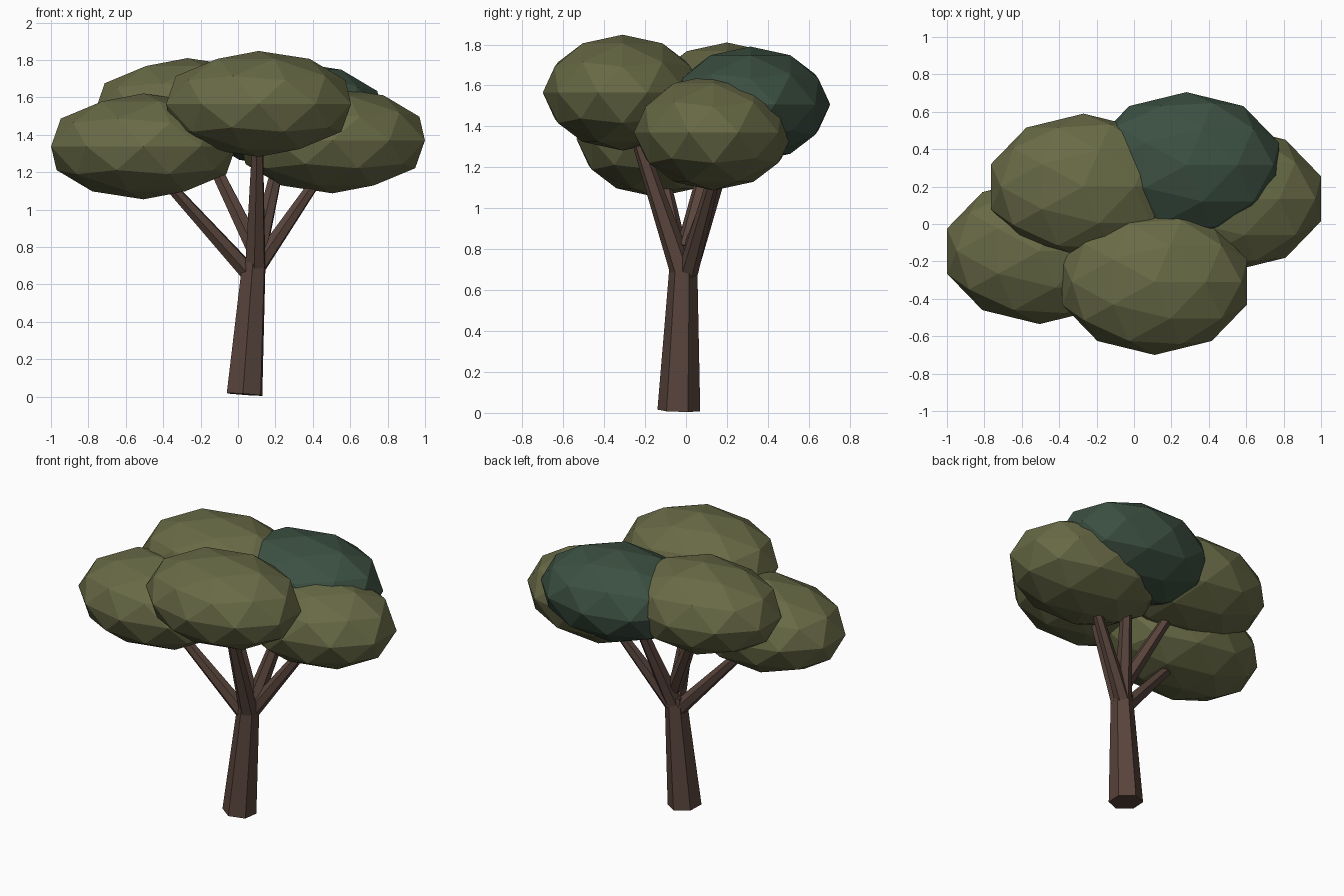
import bpy
import bmesh
import math
from mathutils import Matrix, Vector

cube = bpy.data.objects.get("Cube")
if cube:
    bpy.data.objects.remove(cube, do_unlink=True)


def make_material(name, color):
    mat = bpy.data.materials.new(name)
    mat.use_nodes = True
    mat.diffuse_color = (*color, 1)
    mat.node_tree.nodes["Principled BSDF"].inputs["Base Color"].default_value = (*color, 1)
    return mat


olive = make_material("olive leaves", (0.138, 0.144, 0.061))
dark_green = make_material("dark green leaves", (0.045, 0.08, 0.054))
bark = make_material("brown bark", (0.098, 0.058, 0.045))


def add_object(name, bm, mat):
    mesh = bpy.data.meshes.new(name)
    bm.to_mesh(mesh)
    bm.free()
    mesh.materials.append(mat)
    obj = bpy.data.objects.new(name, mesh)
    bpy.context.collection.objects.link(obj)
    return obj


def add_limb(name, start, end, r_start, r_end, twist=25):
    """Six-sided tapered limb between two points."""
    start, end = Vector(start), Vector(end)
    axis = end - start
    turn = Vector((0, 0, 1)).rotation_difference(axis).to_matrix().to_4x4()
    place = Matrix.Translation((start + end) / 2) @ turn @ Matrix.Rotation(math.radians(twist), 4, "Z")
    bm = bmesh.new()
    bmesh.ops.create_cone(bm, cap_ends=True, segments=6, radius1=r_start,
                          radius2=r_end, depth=axis.length)
    # Put the first corner on +x before twisting
    first = bm.verts[:][0].co
    place = place @ Matrix.Rotation(-math.atan2(first.y, first.x), 4, "Z")
    bmesh.ops.transform(bm, matrix=place, verts=bm.verts)
    return add_object(name, bm, bark)


def add_foliage(name, center, mat):
    """Flattened faceted leaf clump."""
    bm = bmesh.new()
    bmesh.ops.create_icosphere(bm, subdivisions=2, radius=1)
    place = Matrix.Translation(center) @ Matrix.Diagonal((0.52, 0.39, 0.283, 1))
    bmesh.ops.transform(bm, matrix=place, verts=bm.verts)
    return add_object(name, bm, mat)


# Leaning trunk
add_limb("trunk", (0.035, -0.035, 0.012), (0.087, -0.012, 0.74), 0.105, 0.067)

# Branches fanning out into the leaf clumps
add_limb("front_branch", (0.092, -0.015, 0.68), (0.105, -0.25, 1.38), 0.06, 0.031)
add_limb("right_low_branch", (0.06, -0.01, 0.66), (-0.43, -0.12, 1.2), 0.05, 0.028)
add_limb("left_low_branch", (0.1, 0.01, 0.69), (0.45, 0.15, 1.2), 0.05, 0.028)
add_limb("right_back_branch", (0.085, 0.0, 0.8), (-0.17, 0.13, 1.32), 0.05, 0.032)
add_limb("left_back_branch", (0.09, 0.005, 0.7), (0.24, 0.22, 1.35), 0.055, 0.03)

# Leaf clumps
add_foliage("front_foliage", (0.11, -0.31, 1.565), olive)
add_foliage("right_foliage", (-0.505, -0.145, 1.338), olive)
add_foliage("left_foliage", (0.505, 0.135, 1.37), olive)
add_foliage("right_back_foliage", (-0.27, 0.2, 1.527), olive)
add_foliage("left_back_foliage", (0.28, 0.315, 1.507), dark_green)
